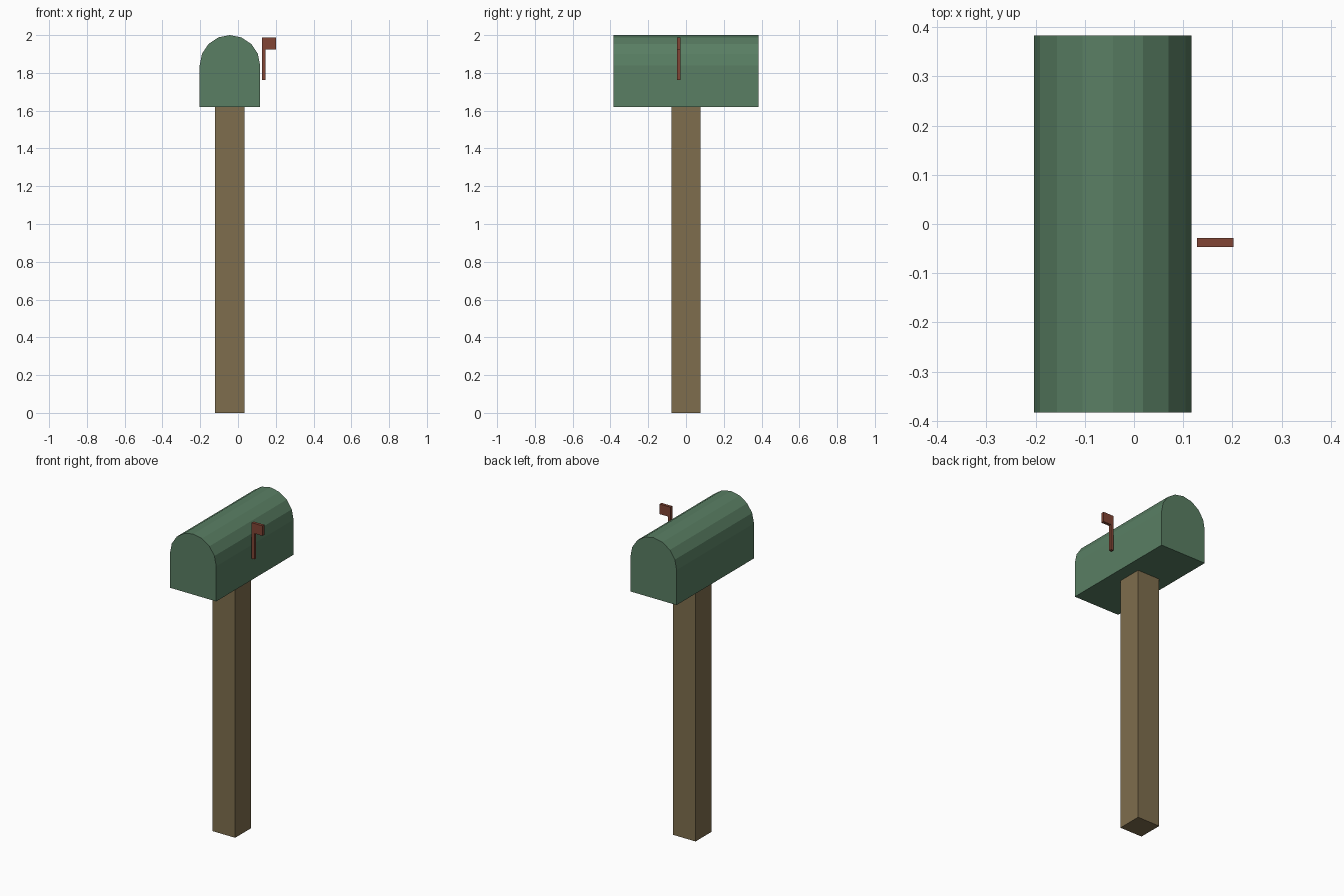
import bpy, bmesh, math

if "Cube" in bpy.data.objects:
    bpy.data.objects.remove(bpy.data.objects["Cube"])


def material(name, rgb):
    m = bpy.data.materials.new(name)
    m.diffuse_color = (*rgb, 1)
    m.use_nodes = True
    m.node_tree.nodes["Principled BSDF"].inputs["Base Color"].default_value = m.diffuse_color
    return m


def extrude_profile(name, profile, y0, y1, mat):
    """Extrude an (x, z) outline along y into a flat-shaded solid."""
    bm = bmesh.new()
    face = bm.faces.new([bm.verts.new((x, y0, z)) for x, z in profile])
    ext = bmesh.ops.extrude_face_region(bm, geom=[face])
    verts = [g for g in ext["geom"] if isinstance(g, bmesh.types.BMVert)]
    bmesh.ops.translate(bm, verts=verts, vec=(0, y1 - y0, 0))
    bmesh.ops.recalc_face_normals(bm, faces=bm.faces)
    mesh = bpy.data.meshes.new(name)
    bm.to_mesh(mesh)
    bm.free()
    mesh.materials.append(mat)
    obj = bpy.data.objects.new(name, mesh)
    bpy.context.collection.objects.link(obj)
    return obj


green = material("green_paint", (0.10, 0.21, 0.125))
wood = material("brown_wood", (0.21, 0.155, 0.075))
red = material("red_paint", (0.22, 0.06, 0.035))

CX = -0.043      # centre of post and box
R = 0.16         # radius of the rounded roof
BOTTOM, TOP = 1.62, 2.0

# Square post
extrude_profile("post", [(CX - 0.078, 0), (CX + 0.078, 0),
                         (CX + 0.078, BOTTOM), (CX - 0.078, BOTTOM)],
                -0.078, 0.078, wood)

# Mailbox body: straight walls under an eight-sided half-round roof
arch = [(CX + R * math.cos(math.pi * i / 8), TOP - R + R * math.sin(math.pi * i / 8))
        for i in range(9)]
extrude_profile("mailbox_body", [(CX - R, BOTTOM), (CX + R, BOTTOM)] + arch,
                -0.383, 0.383, green)

# Signal flag: thin upright with a small plate at the top
extrude_profile("signal_flag", [(0.128, 1.763), (0.146, 1.763), (0.146, 1.925),
                                (0.202, 1.925), (0.202, 1.988), (0.128, 1.988)],
                -0.047, -0.028, red)
